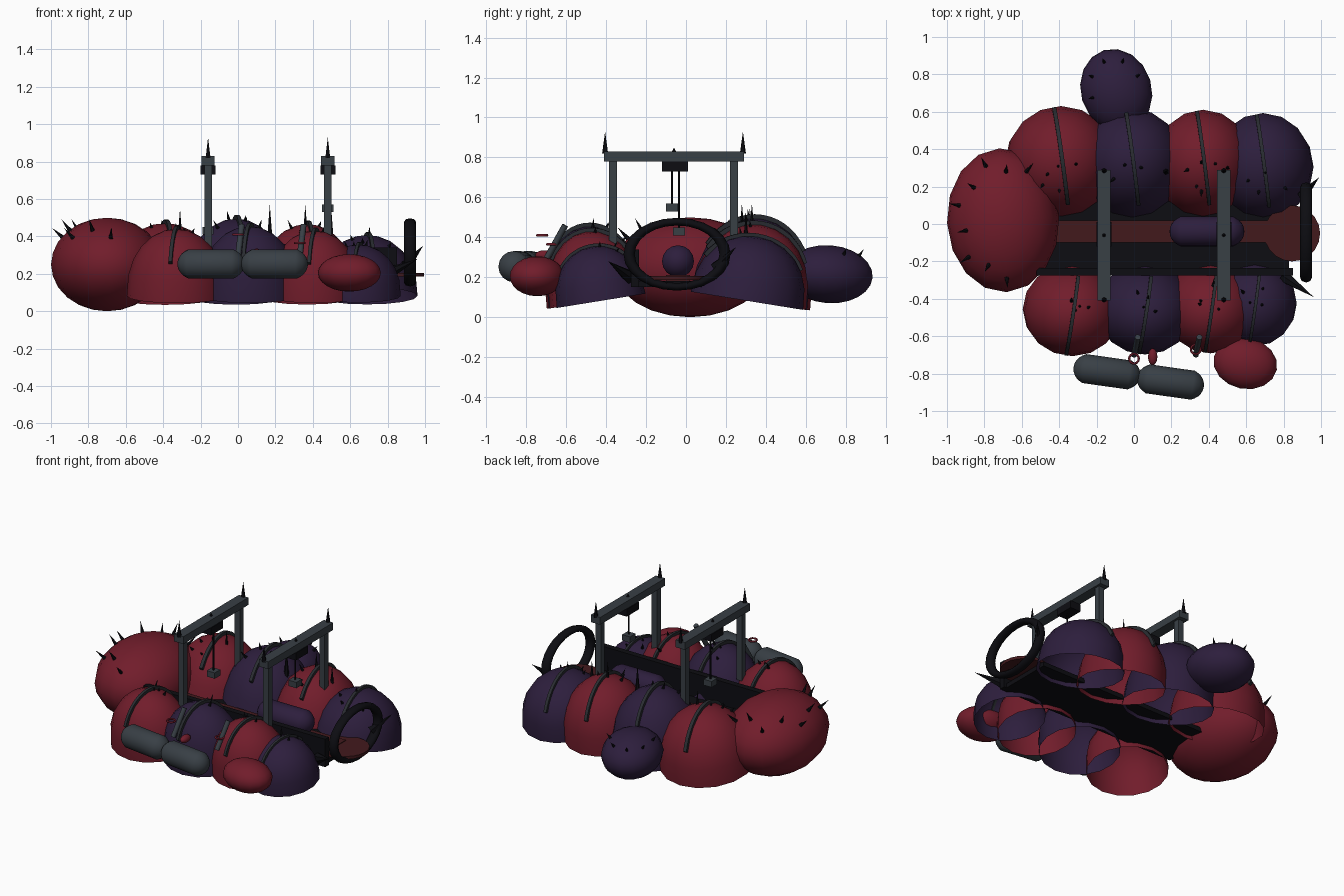
import bpy, bmesh, random
from math import pi, sin, cos, radians
from mathutils import Vector, Matrix, Euler

if "Cube" in bpy.data.objects:
    bpy.data.objects.remove(bpy.data.objects["Cube"])

random.seed(4)
FULL = 0.85  # below 1 makes the dome shells fuller than a half ellipsoid


def material(name, rgb):
    m = bpy.data.materials.new(name)
    m.diffuse_color = (*rgb, 1)
    m.use_nodes = True
    m.node_tree.nodes["Principled BSDF"].inputs["Base Color"].default_value = m.diffuse_color
    return m


RED = material("dark_red", (0.165, 0.012, 0.024))
PURPLE = material("dark_purple", (0.026, 0.013, 0.046))
STEEL = material("steel", (0.04, 0.05, 0.06))
BAND = material("band_steel", (0.022, 0.025, 0.03))
BLACK = material("black", (0.004, 0.004, 0.006))
BELT = material("belt_red", (0.055, 0.01, 0.012))


def finish(name, bm, mat, smooth=True):
    bmesh.ops.recalc_face_normals(bm, faces=bm.faces)
    me = bpy.data.meshes.new(name)
    for f in bm.faces:
        f.smooth = smooth
    bm.to_mesh(me)
    bm.free()
    me.materials.append(mat)
    ob = bpy.data.objects.new(name, me)
    bpy.context.collection.objects.link(ob)
    return ob


def placed(loc, rot=(0, 0, 0), scale=(1, 1, 1)):
    return Matrix.LocRotScale(Vector(loc), Euler(rot), Vector(scale))


def box(name, lo, hi, mat):
    lo, hi = Vector(lo), Vector(hi)
    bm = bmesh.new()
    bmesh.ops.create_cube(bm, size=1, matrix=placed((lo + hi) / 2, scale=hi - lo))
    return finish(name, bm, mat, False)


def rod(name, a, b, r1, r2, mat, seg=8, smooth=True):
    # cylinder or cone between two points
    a, b = Vector(a), Vector(b)
    d = b - a
    m = Matrix.Translation((a + b) / 2) @ d.to_track_quat('Z', 'Y').to_matrix().to_4x4()
    bm = bmesh.new()
    bmesh.ops.create_cone(bm, cap_ends=True, segments=seg, radius1=r1, radius2=r2, depth=d.length, matrix=m)
    ob = finish(name, bm, mat, False)
    if smooth:
        bpy.context.view_layer.objects.active = ob
        ob.select_set(True)
        bpy.ops.object.shade_smooth_by_angle(angle=radians(50))
        ob.select_set(False)
    return ob


def blob(name, m, mat, half=False):
    bm = bmesh.new()
    bmesh.ops.create_uvsphere(bm, u_segments=16, v_segments=12, radius=1)
    if half:
        bmesh.ops.bisect_plane(bm, geom=bm.verts[:] + bm.edges[:] + bm.faces[:], dist=1e-4,
                               plane_co=(0, 0, 0), plane_no=(0, 0, 1), clear_inner=True)
        for v in bm.verts:
            v.co.z = max(v.co.z, 0) ** FULL
    bm.transform(m)
    return finish(name, bm, mat)


def spike(name, m, az, el, length, r=0.014, full=1):
    # cone standing on an ellipsoid given by matrix m
    d = Vector((cos(el) * cos(az), cos(el) * sin(az), sin(el)))
    n = (m.to_3x3().inverted().transposed() @ d).normalized()
    p = m @ Vector((d.x, d.y, d.z ** full))
    rod(name, p - n * 0.015, p + n * length, r, 0, BLACK, 6, False)


def band(name, m, tilt):
    # flat strap arching over a dome
    bm = bmesh.new()
    rings = []
    for i in range(17):
        a = radians(32 + 116 * i / 16)
        rings.append([bm.verts.new(m @ (Matrix.Rotation(tilt, 4, 'Z') @ Vector((w, k * cos(a), k * sin(a) ** FULL))))
                      for w, k in ((-.036, .96), (.036, .96), (.036, 1.05), (-.036, 1.05))])
    for p, q in zip(rings, rings[1:]):
        for j in range(4):
            bm.faces.new((p[j], p[j - 1], q[j - 1], q[j]))
    bm.faces.new(rings[0])
    bm.faces.new(rings[-1])
    finish(name, bm, BAND, False)


def ring(name, m, big, small, mat, n=24, k=8):
    bm = bmesh.new()
    v = [[bm.verts.new(m @ Vector(((big + small * cos(2 * pi * j / k)) * cos(2 * pi * i / n),
                                   (big + small * cos(2 * pi * j / k)) * sin(2 * pi * i / n),
                                   small * sin(2 * pi * j / k)))) for j in range(k)] for i in range(n)]
    for i in range(n):
        for j in range(k):
            bm.faces.new((v[i - 1][j - 1], v[i][j - 1], v[i][j], v[i - 1][j]))
    finish(name, bm, mat)


def capsule(name, loc, rot, length, r, mat):
    bm = bmesh.new()
    bmesh.ops.create_uvsphere(bm, u_segments=16, v_segments=12, radius=r)
    for v in bm.verts:
        if abs(v.co.z) > 1e-5:
            v.co.z += (length / 2 - r) * (1 if v.co.z > 0 else -1)
    # straight barrel: widen the first ring beside the middle
    for v in bm.verts:
        if length / 2 - r < abs(v.co.z) < length / 2 - r + .3 * r:
            v.co.xy = v.co.xy.normalized() * r
    bm.transform(placed(loc, rot) @ Matrix.Rotation(pi / 2, 4, 'Y'))
    finish(name, bm, mat)


# two rows of open shell domes: x, y, rx, ry, rz, side
domes = [(-.39, .325, .30, .30, .39, 1), (-.01, .315, .28, .295, .415, 1),
         (.37, .315, .27, .29, .385, 1), (.69, .305, .27, .285, .325, 1),
         (-.33, -.455, .265, .245, .36, -1), (.06, -.45, .265, .24, .375, -1),
         (.41, -.445, .25, .24, .35, -1), (.645, -.425, .225, .225, .275, -1)]
for i, (x, y, rx, ry, rz, s) in enumerate(domes):
    m = placed((x, y, .082), (-s * .16, 0, 0), (rx, ry, rz))
    blob(f"dome_{i}", m, (RED, PURPLE)[i % 2], True)
    band(f"band_{i}", m, s * .14)
    for k in range(4):
        az = -s * pi / 2 + random.uniform(-1, 1)
        spike(f"dome_spike_{i}_{k}", m, az, random.uniform(.8, 1.35), random.choice((.02, .03, .05)), .012, FULL)
# tall upright thorns along the rear row
for i, (x, y, z) in enumerate(((-.31, .32, .55), (.17, .28, .57), (.36, .33, .57), (.5, .3, .53))):
    rod(f"thorn_{i}", (x, y, z - .2), (x, y, z), .018, 0, BLACK, 6, False)

# bulbous head and side pods, with spikes
head = placed((-.7, .02, .25), (0, 0, .05), (.30, .385, .25))
blob("head", head, RED)
for k in range(9):
    spike(f"head_spike_{k}", head, radians(55 + k * 27), .62 + .2 * (k % 2), .075)
pods = [("rear_pod", placed((-.095, .715, .215), (-.08, 0, .3), (.19, .225, .145)), PURPLE),
        ("front_pod", placed((.595, -.745, .205), (0, 0, -.2), (.172, .137, .1)), RED)]
for name, m, mat in pods:
    blob(name, m, mat)
for k in range(5):
    spike(f"pod_spike_{k}", pods[0][1], .2 + k * .75, .8, .04, .012)

# central trough, belt and front disc
box("trough_floor", (-.52, -.26, .15), (.83, .12, .18), BLACK)
box("trough_wall_front", (-.52, -.275, .15), (.85, -.235, .34), BLACK)
box("belt", (-.45, -.1, .18), (.8, .02, .21), BELT)
rod("end_disc", (.845, -.05, .185), (.845, -.05, .205), .15, .15, BELT, 20)
capsule("cargo_capsule", (.39, -.04, .28), (0, 0, 0), .4, .08, PURPLE)

# upright oval hoop with horns
ring("hoop", placed((.92, -.045, .315), (0, pi / 2, 0), (.68, 1, 1.15)), .24, .028, BLACK)
rod("horn_front", (.8, -.28, .2), (.96, -.39, .28), .035, 0, BLACK, 6, False)
rod("horn_rear", (.9, .15, .25), (.99, .25, .35), .03, 0, BLACK, 6, False)

# two gantries with hanging loads
for i, (x, ly, lz) in enumerate(((-.16, -.035, .43), (.48, -.07, .55))):
    for y in (-.365, .24):
        box(f"gantry_post_{i}", (x - .02, y - .02, .32), (x + .02, y + .02, .79), STEEL)
    box(f"gantry_beam_{i}", (x - .035, -.41, .78), (x + .035, .29, .83), STEEL)
    for y in (-.405, .285):
        rod(f"gantry_spike_{i}", (x, y, .82), (x, y, .93), .015, 0, BLACK, 6, False)
    rod(f"beam_stud_{i}", (x, -.06, .825), (x, -.06, .85), .012, 0, BLACK, 6, False)
    box(f"hoist_{i}", (x - .04, -.12, .73), (x + .04, .01, .78), BLACK)
    rod(f"hoist_line_{i}", (x, ly, .73), (x, ly, lz), .005, .005, BLACK, 6)
    box(f"load_{i}", (x - .03, ly - .03, lz - .02), (x + .03, ly + .03, lz + .02), STEEL)

# side tanks with feed pipes and valve rings
for i, (tx, ty, px, py) in enumerate(((-.145, -.79, 0, -.72), (.195, -.845, .33, -.67))):
    capsule(f"tank_{i}", (tx, ty, .253), (0, 0, -.14), .36, .078, STEEL)
    rod(f"pipe_{i}", (px + .02, -.605, .46), (px, -.7, .29), .016, .016, STEEL, 10)
    ring(f"valve_ring_{i}", placed((px, py, .41 - i * .045)), .026, .006, RED, 14, 6)
blob("valve_knob", placed((.1, -.71, .31), (0, 0, 0), (.025, .045, .025)), RED)
